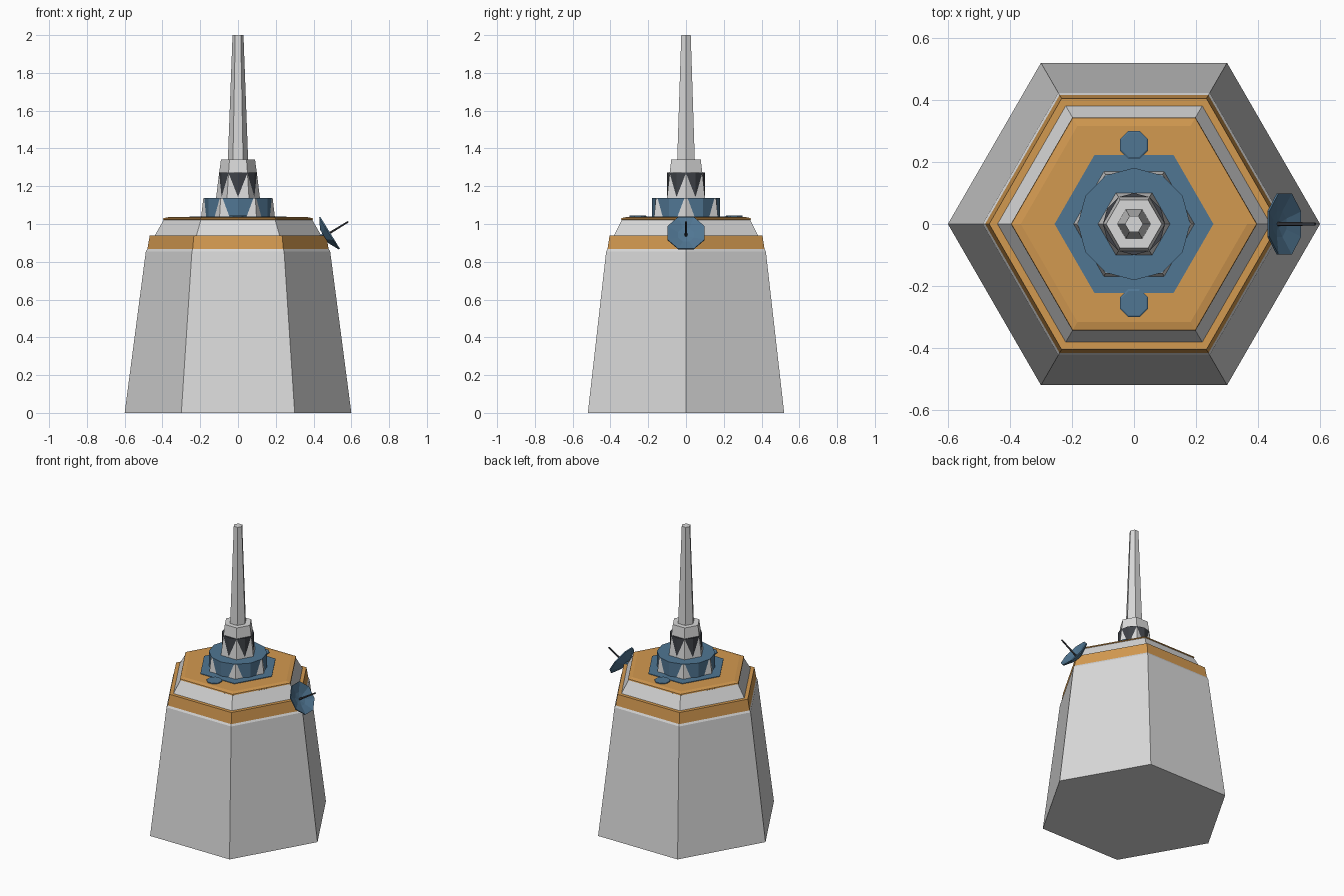
import bpy, bmesh, math
from mathutils import Vector

if "Cube" in bpy.data.objects:
    bpy.data.objects.remove(bpy.data.objects["Cube"])


def material(name, rgb):
    m = bpy.data.materials.new(name)
    m.diffuse_color = (*rgb, 1)
    m.use_nodes = True
    m.node_tree.nodes["Principled BSDF"].inputs["Base Color"].default_value = m.diffuse_color
    return m


GREY = material("light grey", (0.69, 0.69, 0.69))
ORANGE = material("orange", (0.65, 0.32, 0.08))
BLUE = material("steel blue", (0.08, 0.18, 0.29))
DARK = material("dark grey", (0.05, 0.055, 0.065))


def lathe(name, sides, profile, mats, turn=0.0, place=(0, 0, 0), axis=(0, 0, 1)):
    """Faceted solid from (radius, height) rings; mats is one material or a
    list with one per step between rings (the caps use the nearest one)."""
    steps = len(profile) - 1
    per_step = mats if isinstance(mats, list) else [mats] * steps
    palette = list(dict.fromkeys(per_step))
    bm = bmesh.new()
    rings = []
    for r, z in profile:
        rings.append([bm.verts.new((r * math.cos(turn + math.tau * i / sides),
                                    r * math.sin(turn + math.tau * i / sides), z))
                      for i in range(sides)])
    for s in range(steps):
        for i in range(sides):
            j = (i + 1) % sides
            f = bm.faces.new((rings[s][i], rings[s][j], rings[s + 1][j], rings[s + 1][i]))
            f.material_index = palette.index(per_step[s])
    bm.faces.new(rings[0][::-1]).material_index = palette.index(per_step[0])
    bm.faces.new(rings[-1]).material_index = palette.index(per_step[-1])
    bmesh.ops.recalc_face_normals(bm, faces=bm.faces)
    mesh = bpy.data.meshes.new(name)
    bm.to_mesh(mesh)
    bm.free()
    for m in palette:
        mesh.materials.append(m)
    ob = bpy.data.objects.new(name, mesh)
    ob.location = place
    ob.rotation_mode = 'QUATERNION'
    ob.rotation_quaternion = Vector(axis).to_track_quat('Z', 'Y')
    bpy.context.collection.objects.link(ob)
    return ob


# Hexagonal main building: tapered wall, orange band, ledge, sloped roof, deck
lathe("main_body", 6,
      [(0.60, 0), (0.488, 0.855), (0.48, 0.867), (0.467, 0.94), (0.44, 0.94),
       (0.393, 1.022), (0.397, 1.024), (0.395, 1.031), (0.365, 1.037)],
      [GREY, GREY, ORANGE, ORANGE, GREY, ORANGE, ORANGE, ORANGE])

# Blue deck plate and the two small round hatches
lathe("deck_plate", 6, [(0.256, 1.03), (0.256, 1.041)], BLUE)
for side, label in ((-1, "front"), (1, "back")):
    lathe(label + "_hatch", 8, [(0.049, 1.03), (0.049, 1.043), (0.043, 1.046)],
          BLUE, math.pi / 8, (0, side * 0.255, 0))

# Tower base: grey hexagon whose corners poke through a blue twelve-sided drum
lathe("tower_base", 6, [(0.196, 1.03), (0.184, 1.134)], GREY)
lathe("tower_drum", 12, [(0.181, 1.03), (0.181, 1.137)], BLUE)

# Tower neck: a tapering hexagon cutting a dark drum into pointed panels
lathe("tower_neck", 6, [(0.117, 1.13), (0.1, 1.27), (0.09, 1.342)], GREY)
lathe("dark_drum", 12, [(0.1, 1.14), (0.1, 1.272)], DARK)

# Mast
lathe("mast", 6, [(0.054, 1.33), (0.029, 2.0)], GREY)

# Dish on the right corner, with its feed rod
aim = Vector((0.85, 0, 0.52)).normalized()
rim = Vector((0.485, 0, 0.952))
lathe("dish", 8, [(0.045, -0.034), (0.107, -0.004), (0.107, 0.003), (0.045, -0.018),
                  (0.012, -0.024)], BLUE, math.pi / 8, rim, aim)
lathe("dish_rod", 6, [(0.007, -0.03), (0.005, 0.116)], DARK, 0, rim, aim)
lathe("dish_mount", 6, [(0.02, -0.08), (0.02, -0.03)], BLUE, 0, rim, aim)
